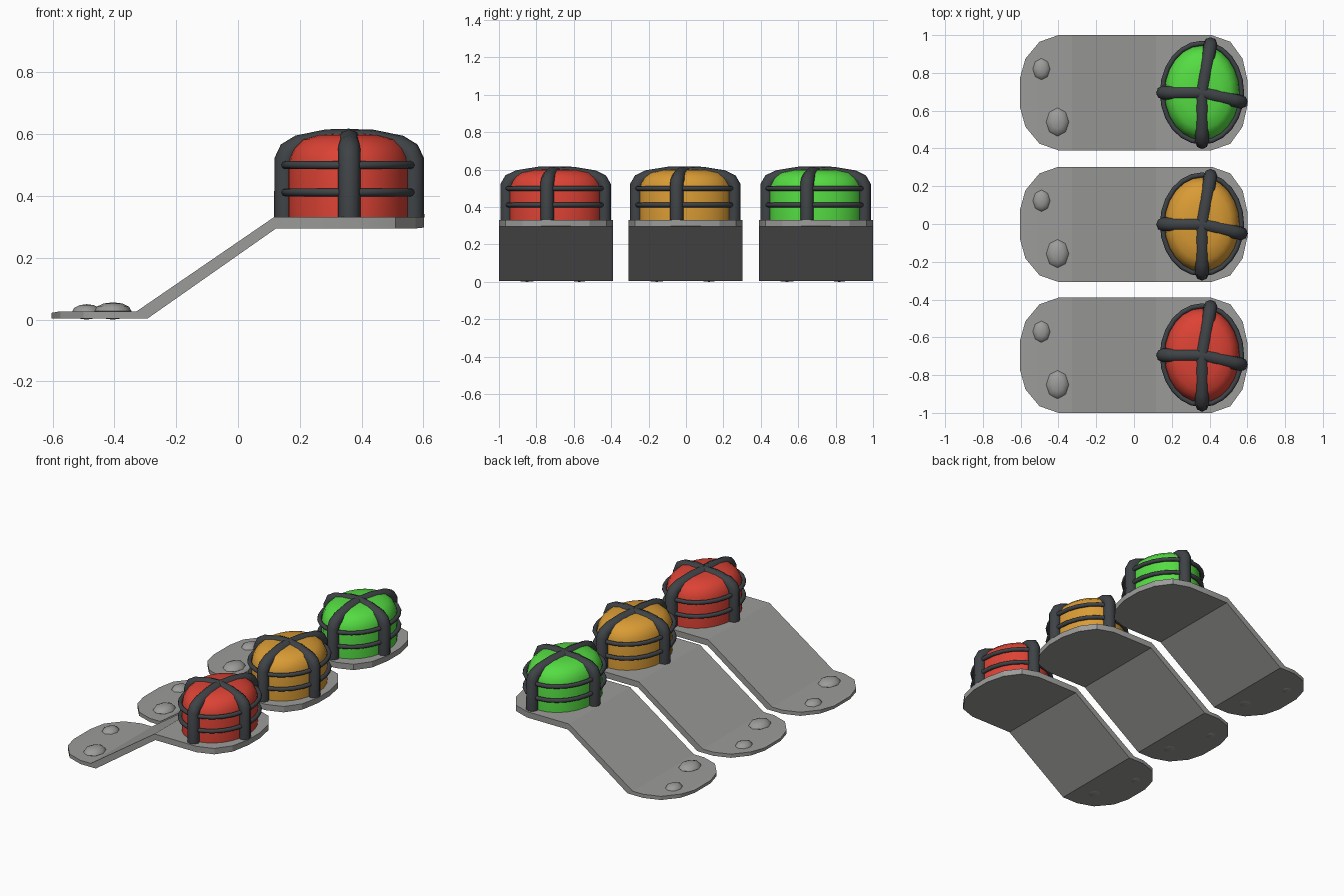
import bpy, bmesh
from math import sin, cos, tau, radians

cube = bpy.data.objects.get("Cube")
if cube:
    bpy.data.objects.remove(cube, do_unlink=True)


def material(name, rgb):
    m = bpy.data.materials.new(name)
    m.use_nodes = True
    m.diffuse_color = (*rgb, 1)
    m.node_tree.nodes["Principled BSDF"].inputs["Base Color"].default_value = (*rgb, 1)
    return m


METAL = material("grey metal", (0.33, 0.33, 0.32))
CAGE = material("dark cage grey", (0.05, 0.056, 0.062))
LENSES = {
    "red": material("red lens", (0.72, 0.055, 0.035)),
    "amber": material("amber lens", (0.7, 0.33, 0.035)),
    "green": material("green lens", (0.09, 0.72, 0.055)),
}
LAMP_X = 0.36


def smooth(obj, angle=35):
    bpy.ops.object.select_all(action="DESELECT")
    obj.select_set(True)
    bpy.context.view_layer.objects.active = obj
    bpy.ops.object.shade_smooth_by_angle(angle=radians(angle))


def finish(name, bm, mat, location, angle=35):
    bmesh.ops.recalc_face_normals(bm, faces=bm.faces[:])
    mesh = bpy.data.meshes.new(name)
    bm.to_mesh(mesh)
    bm.free()
    mesh.materials.append(mat)
    obj = bpy.data.objects.new(name, mesh)
    obj.location = location
    bpy.context.collection.objects.link(obj)
    smooth(obj, angle)
    return obj


def bracket(name, y):
    # Stations along the bent plate: x, half width, bottom z, top z
    stations = [
        (-0.603, 0.08, 0.004, 0.022), (-0.575, 0.18, 0.004, 0.027),
        (-0.5, 0.27, 0.004, 0.027), (-0.4, 0.305, 0.004, 0.027),
        (-0.31, 0.305, 0.004, 0.027), (0.12, 0.305, 0.295, 0.332),
        (0.41, 0.305, 0.295, 0.332), (0.51, 0.27, 0.295, 0.332),
        (0.575, 0.18, 0.295, 0.332), (0.602, 0.06, 0.298, 0.332),
    ]
    bm = bmesh.new()
    loops = []
    for i, (x, w, low, high) in enumerate(stations):
        # Mitre the two bends so the sloping web keeps its thickness
        shift = {4: 0.018, 5: 0.003}.get(i, 0)
        loops.append([bm.verts.new(p) for p in (
            (x + shift, -w, low), (x + shift, w, low),
            (x - shift, w, high), (x - shift, -w, high))])
    for a, b in zip(loops, loops[1:]):
        for k in range(4):
            n = (k + 1) % 4
            bm.faces.new((a[k], a[n], b[n], b[k]))
    bm.faces.new(loops[0])
    bm.faces.new(loops[-1])
    finish(name, bm, METAL, (0, y, 0), 20)


def rivet(name, x, y, rx, ry, rz):
    bm = bmesh.new()
    bmesh.ops.create_uvsphere(bm, u_segments=8, v_segments=6, radius=1)
    bmesh.ops.scale(bm, vec=(rx, ry, rz), verts=bm.verts[:])
    finish(name, bm, METAL, (x, y, rz), 50)


def lens(name, y, mat):
    # Oval dome turned from a half profile: radius factor, z
    profile = [(1, 0.325), (1, 0.49), (0.97, 0.525), (0.9, 0.556),
               (0.76, 0.583), (0.5, 0.597), (0.25, 0.601)]
    sides = 24
    bm = bmesh.new()
    rings = [[bm.verts.new((0.2 * r * cos(tau * i / sides),
                            0.25 * r * sin(tau * i / sides), z))
              for i in range(sides)] for r, z in profile]
    for a, b in zip(rings, rings[1:]):
        for i in range(sides):
            j = (i + 1) % sides
            bm.faces.new((a[i], a[j], b[j], b[i]))
    bm.faces.new(rings[0])
    bm.faces.new(rings[-1])
    finish(name, bm, mat, (LAMP_X, y, 0), 40)


def tube(name, points, radius, y, closed=False):
    curve = bpy.data.curves.new(name, "CURVE")
    curve.dimensions = "3D"
    curve.bevel_depth = radius
    curve.bevel_resolution = 2
    curve.use_fill_caps = True
    spline = curve.splines.new("POLY")
    spline.points.add(len(points) - 1)
    for p, co in zip(spline.points, points):
        p.co = (*co, 1)
    spline.use_cyclic_u = closed
    curve.materials.append(CAGE)
    obj = bpy.data.objects.new(name, curve)
    obj.location = (LAMP_X, y, 0)
    bpy.context.collection.objects.link(obj)
    bpy.ops.object.select_all(action="DESELECT")
    obj.select_set(True)
    bpy.context.view_layer.objects.active = obj
    bpy.ops.object.convert(target="MESH")
    smooth(bpy.context.object, 50)


def cage(prefix, y):
    # Four bent bars meeting on top, their feet slightly twisted round
    feet = {"front": (0, -0.262), "back": (0.045, 0.258),
            "right": (-0.207, 0.0), "left": (0.207, -0.048)}
    bend = [(1, 0.33), (1, 0.515), (0.94, 0.543), (0.78, 0.562),
            (0.35, 0.58), (0, 0.582)]
    for side, (fx, fy) in feet.items():
        tube(f"{prefix}_cage_bar_{side}",
             [(fx * r, fy * r, z) for r, z in bend], 0.036, y)
    # Two thin oval hoops
    for level, z in (("lower", 0.412), ("upper", 0.5)):
        oval = [(0.21 * cos(tau * i / 24), 0.262 * sin(tau * i / 24), z)
                for i in range(24)]
        tube(f"{prefix}_cage_hoop_{level}", oval, 0.013, y, closed=True)


for (colour, mat), y in zip(LENSES.items(), (-0.695, -0.002, 0.695)):
    bracket(f"{colour}_bracket", y)
    rivet(f"{colour}_large_rivet", -0.405, y - 0.155, 0.06, 0.075, 0.028)
    rivet(f"{colour}_small_rivet", -0.49, y + 0.125, 0.047, 0.058, 0.025)
    lens(f"{colour}_lens", y, mat)
    cage(colour, y)
